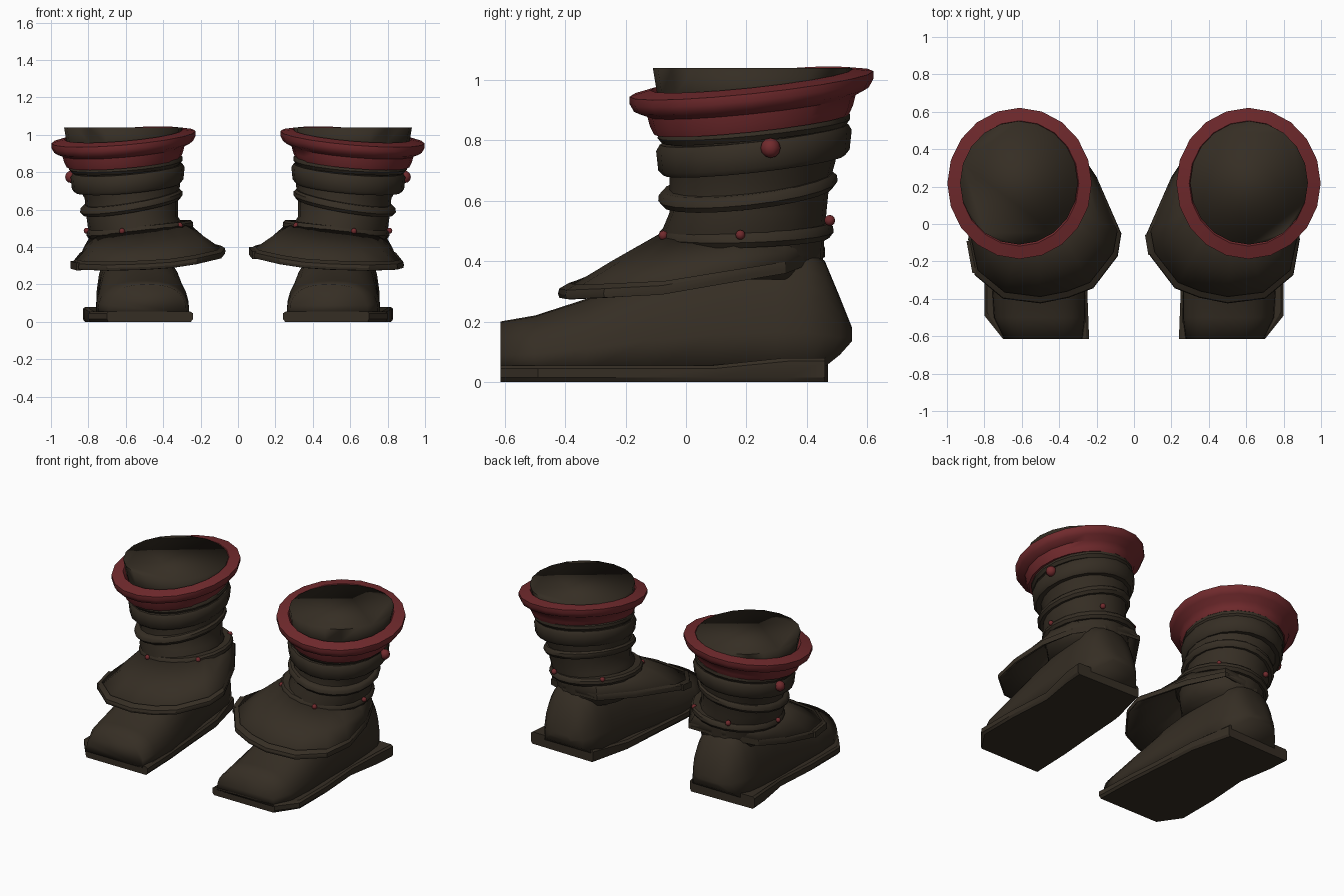
import bpy, bmesh, math
from mathutils import Vector

if "Cube" in bpy.data.objects:
    bpy.data.objects.remove(bpy.data.objects["Cube"])


def material(name, col):
    m = bpy.data.materials.new(name)
    m.diffuse_color = (*col, 1)
    m.use_nodes = True
    m.node_tree.nodes["Principled BSDF"].inputs["Base Color"].default_value = m.diffuse_color
    return m


LEATHER = material("dark_leather", (0.036, 0.027, 0.0175))
RED = material("deep_red", (0.165, 0.023, 0.026))


def finish(name, bm, mat, angle=40, thickness=0, pair=True):
    """Turn a bmesh into an object, mirrored into the second boot."""
    bmesh.ops.recalc_face_normals(bm, faces=bm.faces)
    me = bpy.data.meshes.new(name)
    bm.to_mesh(me)
    bm.free()
    me.materials.append(mat)
    ob = bpy.data.objects.new(name, me)
    bpy.context.collection.objects.link(ob)
    bpy.ops.object.select_all(action='DESELECT')
    ob.select_set(True)
    bpy.context.view_layer.objects.active = ob
    bpy.ops.object.shade_smooth_by_angle(angle=math.radians(angle))
    if thickness:
        s = ob.modifiers.new("thickness", 'SOLIDIFY')
        s.thickness = thickness
    if pair:
        ob.modifiers.new("pair", 'MIRROR').use_axis[0] = True
    return ob


def loft(rings, caps=True, loop=False):
    """Skin a list of closed rings of points."""
    bm = bmesh.new()
    vs = [[bm.verts.new(p) for p in r] for r in rings]
    n = len(vs[0])
    pairs = list(zip(vs, vs[1:])) + ([(vs[-1], vs[0])] if loop else [])
    for a, b in pairs:
        for i in range(n):
            j = (i + 1) % n
            bm.faces.new((a[i], a[j], b[j], b[i]))
    if caps and not loop:
        bm.faces.new(vs[0])
        bm.faces.new(vs[-1])
    return bm


def oval(cx, cy, rx, ry, z, sx=0.0, sy=0.0, n=20):
    """Oval ring at height z, tilted by slopes sx and sy."""
    pts = []
    for i in range(n):
        a = math.tau * i / n
        x, y = rx * math.cos(a), ry * math.sin(a)
        pts.append((cx + x, cy + y, z + sx * x + sy * y))
    return pts


def band(name, mat, cx, cy, rx, ry, z, sx, sy, profile, angle=40):
    """Tilted ring around the leg from a (radial offset, height) profile."""
    rings = [oval(cx, cy, rx + o, ry + o, z + h, sx, sy) for o, h in profile]
    return finish(name, loft(rings, loop=True), mat, angle)


# Sole: flat outline with a slight bevel and raised heel edge
outline = [(.24, -.615), (.70, -.615), (.80, -.49), (.80, -.2), (.78, .1), (.82, .34),
           (.83, .46), (.36, .47), (.29, .2), (.27, -.1), (.25, -.35)]
c = Vector((.54, -.08))
rings = []
for k, z in ((.96, .0), (1, .015), (1, .045), (.95, .055)):
    ring = []
    for x, y in outline:
        lift = .025 * max(0, min(1, (y - .15) / .2)) if z > .03 else 0
        yy = y if abs(y + .615) < .01 or y > .45 else c.y + (y - c.y) * k
        ring.append((c.x + (x - c.x) * k, yy, z + lift))
    rings.append(ring)
finish("sole", loft(rings), LEATHER, 30)

# Foot: arched cross-sections (y, centre x, half width, bottom, top)
sections = [(-.615, .485, .21, .04, .20), (-.50, .505, .245, .04, .22), (-.33, .51, .25, .04, .275),
            (-.12, .52, .235, .04, .37), (.1, .535, .22, .04, .43), (.3, .545, .215, .04, .45),
            (.40, .55, .205, .04, .45), (.46, .55, .18, .05, .40), (.51, .55, .14, .09, .28),
            (.55, .55, .075, .135, .18)]
rings = []
for y, cx, hw, zb, zt in sections:
    ring = []
    for i in range(15):
        a = math.pi * i / 14
        co = math.cos(a)
        ring.append((cx + hw * math.copysign(abs(co) ** .75, co), y,
                     zb + (zt - zb) * max(0, math.sin(a)) ** .8))
    rings.append(ring)
finish("foot", loft(rings), LEATHER, 100)

# Leg shaft with a closed top
shaft = [(.53, .19, .22, .26, .34), (.53, .19, .24, .265, .42), (.54, .19, .262, .27, .50),
         (.565, .205, .245, .26, .56), (.57, .21, .25, .265, .66), (.585, .22, .275, .275, .73),
         (.60, .22, .295, .29, .85), (.61, .22, .305, .315, .95), (.615, .22, .315, .33, 1.04)]
finish("leg_shaft", loft([oval(*s) for s in shaft]), LEATHER, 100)

# Flared red cuff around the top
band("cuff", RED, .612, .217, .305, .323, .855, -.085, .105,
     [(-.03, -.002), (.0, -.002), (.013, .025), (.022, .06), (.066, .08), (.081, .108),
      (.081, .132), (.012, .146), (-.03, .09)], 50)

# Leather folds and straps around the shaft
strap = [(-.05, -.05), (-.01, -.052), (.005, -.035), (.012, .03), (.0, .05), (-.05, .052)]
roll = [(-.04, -.025), (.0, -.026), (.014, -.008), (.012, .012), (.0, .024), (-.04, .025)]
band("upper_fold", LEATHER, .60, .225, .29, .305, .847, -.08, .1, roll)
band("wide_strap", LEATHER, .59, .225, .293, .312, .77, -.09, .11, strap)
band("middle_fold", LEATHER, .57, .205, .26, .283, .64, -.17, .11, roll)
band("lower_strap", LEATHER, .525, .20, .272, .275, .495, -.09, .03, roll)

# Instep skirt flaring from the lower strap to a wide hem
hem = [(.07, -.05, .38), (.09, -.17, .355), (.22, -.34, .325), (.35, -.39, .305), (.5, -.42, .295),
       (.7, -.395, .29), (.85, -.27, .295), (.885, -.08, .305), (.85, .15, .345), (.77, .33, .375),
       (.6, .445, .42), (.34, .46, .43), (.2, .25, .41)]
hem = [Vector(p) for p in hem]
top = []
for h in hem:
    a = math.atan2(h.y - .2, h.x - .52)
    co, si = math.cos(a), math.sin(a)
    top.append(Vector((.525 + .262 * co, .2 + .267 * si, .50 - .03 * co)))
mid = [t.lerp(h, .5) + Vector((0, 0, .004)) for t, h in zip(top, hem)]
finish("instep_skirt", loft([top, mid, hem], caps=False), LEATHER, 45, .02)

# Raised border along the hem
rings = []
for inset, dz in ((0, -.016), (-.012, .0), (0, .014), (.09, .014), (.09, -.01)):
    rings.append([h.lerp(t, inset) + Vector((0, 0, dz)) for h, t in zip(hem, top)])
finish("hem_border", loft(rings, loop=True), LEATHER, 30)


# Small folded tab on one side of each hem
def tab(name, p, q, flip):
    mid_pt, d = (p + q) / 2, (q - p)
    out = Vector((d.y, -d.x, 0)).normalized()
    bm = bmesh.new()
    bmesh.ops.create_cube(bm, size=1)
    for v in bm.verts:
        x, y, z = v.co
        v.co = mid_pt + d * x * .9 + out * y * .025 + Vector((0, 0, z * .04))
        v.co.x *= flip
    finish(name, bm, LEATHER, 30, pair=False)


tab("right_hem_tab", hem[0], hem[1], 1)
tab("left_hem_tab", hem[6], hem[7], -1)

# Red studs
for name, pos, r in (("strap_stud", (.893, .28, .775), .033),
                     ("stud_inner_front", (.31, .02, .515), .016),
                     ("stud_front", (.62, -.075, .485), .016),
                     ("stud_outer", (.81, .18, .487), .016),
                     ("stud_inner_back", (.34, .40, .535), .016),
                     ("stud_back", (.646, .476, .535), .018)):
    bm = bmesh.new()
    bmesh.ops.create_uvsphere(bm, u_segments=10, v_segments=6, radius=r)
    bmesh.ops.translate(bm, verts=bm.verts, vec=pos)
    finish(name, bm, RED, 60)
